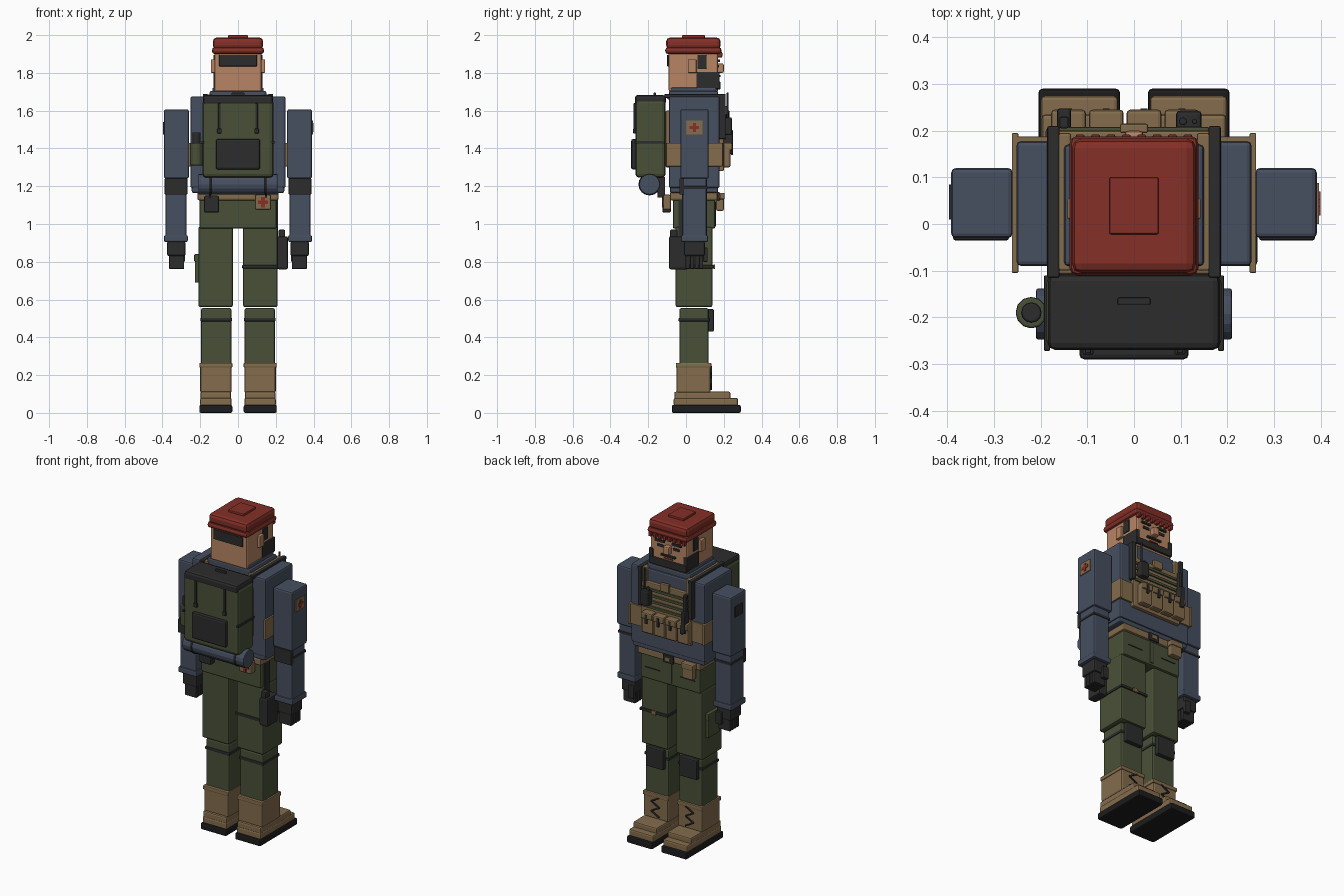
import bpy
from mathutils import Matrix

cube = bpy.data.objects.get("Cube")
if cube:
    bpy.data.objects.remove(cube, do_unlink=True)


def material(name, red, green, blue):
    mat = bpy.data.materials.new(name)
    mat.use_nodes = True
    linear = [(c / 255) ** 2.2 for c in (red, green, blue)] + [1]
    mat.diffuse_color = linear
    for node in mat.node_tree.nodes:
        if node.type == "BSDF_PRINCIPLED":
            node.inputs["Base Color"].default_value = linear
    return mat


jacket = material("slate blue cloth", 72, 80, 96)
olive = material("olive cloth", 74, 81, 58)
tan = material("tan canvas", 131, 108, 78)
black = material("charcoal", 48, 48, 49)
sole = material("black rubber", 34, 34, 35)
beret = material("brick red felt", 130, 51, 43)
skin = material("skin", 182, 132, 100)


def finish(obj, name, mat, bevel):
    obj.name = obj.data.name = name
    obj.data.materials.append(mat)
    if bevel:
        mod = obj.modifiers.new("edge_bevel", "BEVEL")
        mod.width = bevel
        mod.segments = 2
        mod.limit_method = "ANGLE"
    return obj


def box(name, mat, x, y, z, bevel=None, tilt=0):
    """Bevelled block; a single x value means a centred half width."""
    if not isinstance(x, tuple):
        x = (-x, x)
    spans = [(min(s), max(s)) for s in (x, y, z)]
    size = [b - a for a, b in spans]
    centre = [(a + b) / 2 for a, b in spans]
    bpy.ops.mesh.primitive_cube_add(size=1, location=centre)
    obj = bpy.context.object
    obj.data.transform(Matrix.Diagonal((*size, 1)))
    obj.rotation_euler.y = tilt
    if bevel is None:
        bevel = min(.01, min(size) * .2)
    return finish(obj, name, mat, bevel)


def pair(name, mat, x, y, z, bevel=None, tilt=0):
    """The same block on both sides of the body."""
    for side, sign in (("left", 1), ("right", -1)):
        box(f"{side}_{name}", mat, (sign * x[0], sign * x[1]), y, z, bevel, sign * tilt)


def tube(name, mat, radius, length, centre, axis="Z", sides=12):
    turn = (0, 1.5708, 0) if axis == "X" else (0, 0, 0)
    bpy.ops.mesh.primitive_cylinder_add(vertices=sides, radius=radius, depth=length,
                                        location=centre, rotation=turn)
    return finish(bpy.context.object, name, mat, .005)


# Boots with stepped toes, soles and laces
pair("boot_sole", sole, (.03, .205), (-.075, .29), (0, .042))
pair("boot_foot", tan, (.034, .2), (-.065, .275), (.035, .08))
pair("boot_instep", tan, (.036, .198), (-.062, .235), (.07, .112))
pair("boot_shaft", tan, (.034, .2), (-.05, .13), (.105, .25))
pair("boot_cuff", tan, (.03, .204), (-.054, .134), (.24, .265))
for row in range(4):
    height = .135 + row * .03
    slant = .5 if row % 2 else -.5
    pair(f"boot_lace_{row}", black, (.085, .15), (.128, .138),
         (height, height + .008), tilt=slant)

# Legs
pair("shin", olive, (.035, .195), (-.035, .12), (.255, .555))
pair("knee_strap", black, (.031, .199), (-.039, .124), (.485, .503))
pair("knee_pad", black, (.055, .175), (.115, .147), (.43, .55))
pair("thigh", olive, (.027, .21), (-.055, .14), (.56, .985))
box("pelvis", olive, .205, (-.07, .155), (.975, 1.16))
box("trouser_fly", olive, .012, (.15, .16), (.99, 1.12))
pair("pocket_seam", black, (.07, .17), (.153, .159), (1.045, 1.05), bevel=0)
box("right_cargo_pocket", olive, (-.228, -.205), (-.01, .105), (.69, .83))
box("right_cargo_flap", olive, (-.232, -.205), (-.015, .11), (.8, .84))

# Holster and its thigh strap
box("thigh_strap", black, (.022, .215), (-.06, .148), (.765, .782))
box("thigh_buckle", tan, (.1, .13), (.145, .154), (.762, .785))
box("holster", black, (.207, .265), (-.09, .015), (.76, .935))
box("pistol_grip", black, (.215, .25), (-.085, -.045), (.9, .97))
box("holster_drop_strap", black, (.203, .213), (-.04, .01), (.92, 1.14))

# Belt and belt pouches
box("belt", tan, .215, (-.085, .168), (1.125, 1.172))
box("belt_buckle", black, .035, (.165, .178), (1.122, 1.17))
box("buckle_plate", tan, .016, (.172, .182), (1.135, 1.157))
box("belt_front_pouch", tan, (-.185, -.11), (.16, .2), (1.07, 1.15))
box("belt_front_pouch_flap", tan, (-.19, -.105), (.16, .205), (1.13, 1.165))
box("belt_back_pouch", black, (-.18, -.1), (-.125, -.08), (1.06, 1.15))
box("belt_medical_pouch", tan, (.09, .175), (-.122, -.08), (1.075, 1.155))
box("medical_cross_upright", beret, (.123, .142), (-.127, -.12), (1.087, 1.143), 0)
box("medical_cross_bar", beret, (.105, .16), (-.127, -.12), (1.106, 1.124), 0)

# Torso and collar
box("torso", jacket, .252, (-.09, .178), (1.19, 1.675))
box("jacket_hem", jacket, .245, (-.085, .17), (1.165, 1.21))
box("collar", jacket, .15, (-.09, .17), (1.66, 1.705))
box("collar_band", jacket, .135, (-.08, .16), (1.69, 1.722))

# Arms, elbow pads and gloved hands
pair("upper_arm", jacket, (.26, .392), (-.03, .12), (1.24, 1.607))
pair("forearm", jacket, (.273, .385), (-.02, .11), (.93, 1.245))
pair("elbow_strap", black, (.269, .389), (-.025, .114), (1.185, 1.2))
pair("elbow_pad", black, (.268, .388), (-.035, -.01), (1.155, 1.242))
pair("sleeve_cuff", jacket, (.266, .392), (-.027, .117), (.905, .94))
pair("glove_palm", black, (.278, .375), (-.01, .1), (.83, .91))
for finger in range(4):
    start = -.002 + finger * .024
    pair(f"glove_finger_{finger}", black, (.285, .365), (start, start + .021), (.762, .84))
pair("glove_thumb", black, (.28, .32), (.09, .115), (.8, .875))

# Sleeve patches
box("left_sleeve_patch", tan, (.388, .397), (.0, .088), (1.475, 1.548), 0)
box("patch_cross_upright", beret, (.395, .4), (.036, .052), (1.487, 1.536), 0)
box("patch_cross_bar", beret, (.395, .4), (.018, .07), (1.503, 1.52), 0)
box("right_sleeve_patch", black, (-.397, -.388), (.01, .085), (1.475, 1.54), 0)

# Chest rig, side panels and webbing
box("chest_panel", tan, .17, (.17, .2), (1.28, 1.6))
box("back_panel", tan, .17, (-.108, -.08), (1.3, 1.6))
pair("side_panel", tan, (.248, .262), (-.105, .195), (1.305, 1.43))
box("rig_front_band", tan, .255, (.17, .188), (1.305, 1.43))
pair("rig_shoulder_strap", tan, (.135, .165), (-.1, .195), (1.66, 1.685))
pair("rig_strap_front", tan, (.135, .165), (.17, .195), (1.58, 1.68))
for row in range(4):
    low = 1.445 + row * .036
    box(f"chest_webbing_{row}", olive, .16, (.195, .208), (low, low + .016))
for slot in range(4):
    left = -.178 + slot * .081
    box(f"magazine_pouch_{slot}", tan, (left, left + .075), (.19, .235), (1.3, 1.41))
    box(f"magazine_flap_{slot}", tan, (left, left + .075), (.19, .245), (1.39, 1.43))
    box(f"magazine_tab_{slot}", black, (left + .03, left + .045), (.238, .248), (1.365, 1.42))
box("chest_badge", tan, (-.03, .03), (.195, .215), (1.575, 1.625))

# Radio and sheathed knife
box("radio", black, (.09, .145), (.2, .243), (1.47, 1.565))
tube("radio_antenna", black, .006, .14, (.13, .22, 1.625), sides=8)
tube("radio_knob", black, .009, .02, (.105, .22, 1.572), sides=8)
box("knife_sheath", black, (-.165, -.135), (.2, .248), (1.37, 1.5))
box("knife_handle", black, (-.16, -.14), (.205, .23), (1.49, 1.6))

# Backpack with lid, pocket and straps
box("backpack_body", olive, .188, (-.268, -.108), (1.245, 1.66), .02)
box("backpack_lid", black, .184, (-.27, -.107), (1.628, 1.683), .015)
box("backpack_pocket", black, .117, (-.29, -.26), (1.288, 1.45), .01)
box("backpack_handle", black, .035, (-.173, -.158), (1.68, 1.695))
pair("lid_strap", black, (.092, .105), (-.277, -.262), (1.5, 1.64))
pair("lid_buckle", black, (.087, .11), (-.28, -.262), (1.48, 1.505))
pair("pack_side_strap", black, (.18, .193), (-.272, -.11), (1.425, 1.44))
pair("pack_shoulder_strap", black, (.16, .186), (-.115, .21), (1.668, 1.688))
pair("pack_strap_front", black, (.16, .186), (.175, .21), (1.45, 1.685))

# Bedroll, its straps and the canteen
tube("bedroll", jacket, .055, .42, (0, -.193, 1.21), axis="X", sides=16)
for side, sign in (("left", 1), ("right", -1)):
    tube(f"{side}_bedroll_strap", black, .059, .014, (sign * .148, -.193, 1.21), "X", 16)
pair("bedroll_hanger", black, (.143, .154), (-.15, -.11), (1.14, 1.25))
tube("canteen", olive, .034, .12, (-.22, -.19, 1.37))
tube("canteen_cap", black, .022, .06, (-.22, -.19, 1.455))

# Head, hair and beard
box("head", skin, .125, (-.092, .17), (1.7, 1.91))
pair("ear", skin, (.12, .143), (.01, .055), (1.8, 1.872))
box("back_hair", black, .1, (-.1, -.085), (1.835, 1.895))
pair("sideburn", black, (.118, .13), (.06, .108), (1.82, 1.895))
pair("jaw_beard", black, (.105, .131), (.055, .178), (1.715, 1.805))
box("chin_beard", black, .128, (.155, .182), (1.712, 1.755))

# Face
pair("eyebrow", black, (.025, .09), (.165, .18), (1.858, 1.872))
pair("eye", black, (.035, .075), (.168, .176), (1.828, 1.843), 0)
box("nose", skin, .02, (.16, .2), (1.8, 1.85))
box("moustache", black, .05, (.165, .182), (1.778, 1.79))
box("mouth", beret, .03, (.168, .175), (1.762, 1.768), 0)

# Beret with a ribbed front edge
box("beret_band", beret, .138, (-.11, .188), (1.9, 1.936), .015)
box("beret_crown", beret, .133, (-.105, .183), (1.925, 1.987), .02)
box("beret_top", beret, .053, (-.022, .1), (1.98, 2.0))
for rib in range(8):
    left = -.125 + rib * .033
    box(f"beret_rib_{rib}", beret, (left, left + .019), (.165, .192), (1.882, 1.91))
